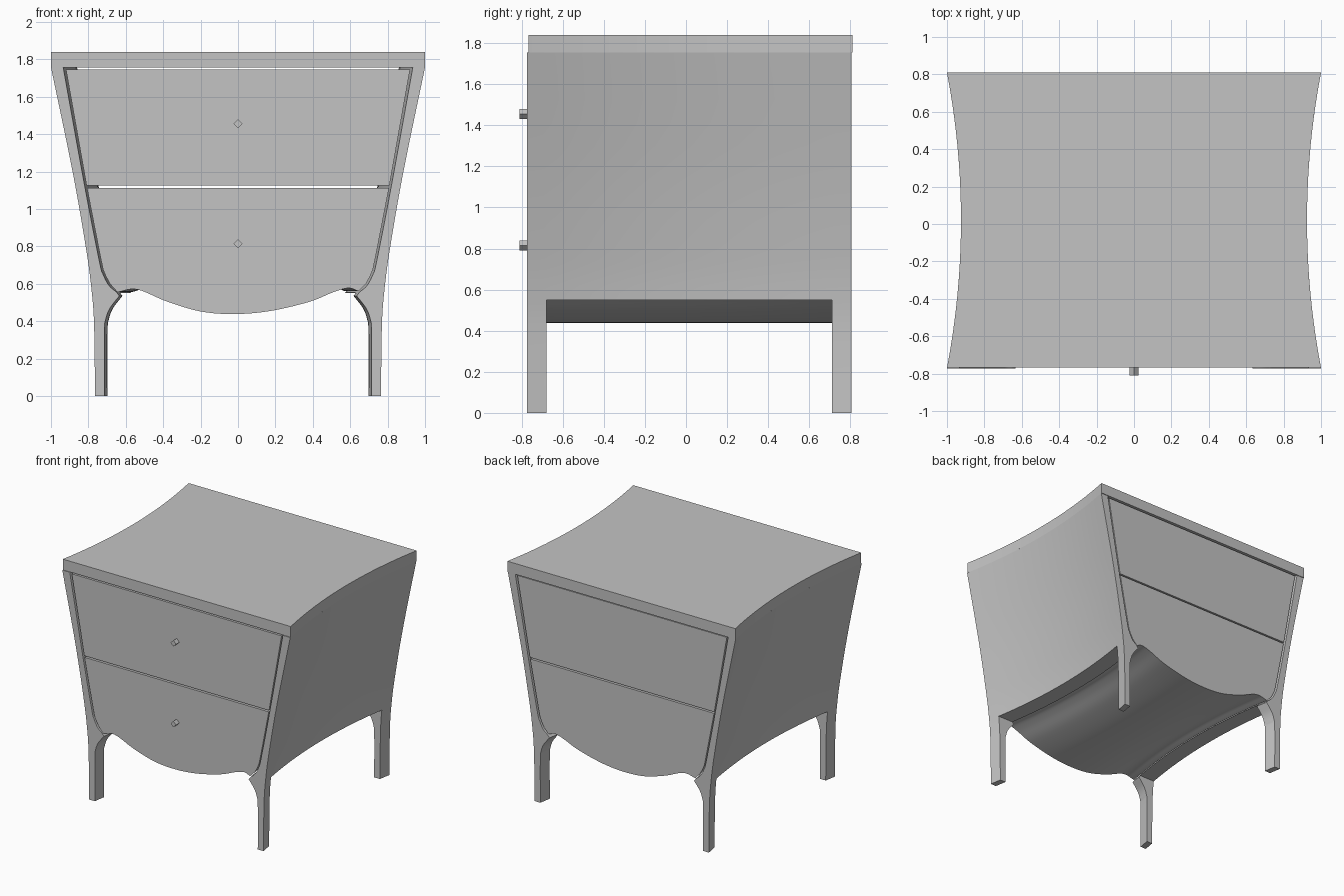
import bpy
import bmesh
import math
from mathutils import Vector, Matrix

if "Cube" in bpy.data.objects:
    bpy.data.objects.remove(bpy.data.objects["Cube"], do_unlink=True)

GREY = (0.55, 0.55, 0.55, 1.0)
paint = bpy.data.materials.new("plain grey")
paint.use_nodes = True
paint.diffuse_color = GREY
paint.node_tree.nodes["Principled BSDF"].inputs["Base Color"].default_value = GREY


def spline(points, steps=5):
    """Smooth curve through the given points."""
    p = [Vector(q) for q in points]
    p = [p[0] * 2 - p[1]] + p + [p[-1] * 2 - p[-2]]
    out = []
    for a, b, c, d in zip(p, p[1:], p[2:], p[3:]):
        for i in range(steps):
            t = i / steps
            out.append(0.5 * (2 * b + (c - a) * t + (2 * a - 5 * b + 4 * c - d) * t ** 2
                              + (3 * b - a - 3 * c + d) * t ** 3))
    return out + [p[-2]]


def waist(x, y):
    """Pull the sides inward toward the middle of the depth."""
    pull = 0.075 * (1 - ((y - 0.02) / 0.79) ** 2)
    return x - math.copysign(pull * min(1, abs(x) / 0.65), x)


def finish(name, bm):
    bmesh.ops.recalc_face_normals(bm, faces=bm.faces)
    mesh = bpy.data.meshes.new(name)
    bm.to_mesh(mesh)
    bm.free()
    mesh.materials.append(paint)
    obj = bpy.data.objects.new(name, mesh)
    bpy.context.collection.objects.link(obj)
    return obj


def activate(obj):
    bpy.ops.object.select_all(action='DESELECT')
    obj.select_set(True)
    bpy.context.view_layer.objects.active = obj


def smooth(obj):
    activate(obj)
    bpy.ops.object.shade_smooth_by_angle(angle=math.radians(30))


def extrude(name, profile, front, back, steps=20):
    """Run an x-z profile from front to back, following the waist."""
    bm = bmesh.new()
    rings = []
    for i in range(steps + 1):
        y = front + (back - front) * i / steps
        rings.append([bm.verts.new((waist(x, y), y, z)) for x, z in profile])
    for r, s in zip(rings, rings[1:]):
        for i in range(len(r)):
            j = (i + 1) % len(r)
            bm.faces.new((r[i], r[j], s[j], s[i]))
    bm.faces.new(rings[0])
    bm.faces.new(rings[-1])
    return finish(name, bm)


def box(name, low, high):
    bm = bmesh.new()
    low, high = Vector(low), Vector(high)
    bmesh.ops.create_cube(bm, size=1, matrix=Matrix.Translation((low + high) / 2)
                          @ Matrix.Diagonal((*(high - low), 1)))
    return finish(name, bm)


# Table top
TOP = 1.755
smooth(extrude("top_slab", [(-1, TOP), (1, TOP), (1, 1.84), (-1, 1.84)], -0.767, 0.81))

# Side panels, each with a front and a back leg left by the cutout
leg_inside = spline([(0.715, 0), (0.715, 0.34), (0.708, 0.41), (0.685, 0.47), (0.635, 0.535)])
inside = spline([(0.65, 0.555), (0.69, 0.59), (0.722, 0.65), (0.742, 0.72),
                 (0.82, 1.12), (0.935, TOP)])
outside = spline([(1, TOP), (0.885, 1.2), (0.815, 0.8), (0.785, 0.58), (0.77, 0.38), (0.765, 0)])
cutter = box("leg_cutter", (-1.2, -0.68, -0.1), (1.2, 0.71, 0.55))
for side, sign in (("left", 1), ("right", -1)):
    profile = [(sign * x, z) for x, z in leg_inside + inside + outside]
    panel = extrude(side + "_panel", profile, -0.773, 0.805)
    cut = panel.modifiers.new("leg gap", 'BOOLEAN')
    cut.operation = 'DIFFERENCE'
    cut.solver = 'EXACT'
    cut.object = cutter
    activate(panel)
    bpy.ops.object.modifier_apply(modifier=cut.name)
    smooth(panel)
bpy.data.objects.remove(cutter, do_unlink=True)

# Drawers running right through from front to back
FRONT, BACK = -0.768, 0.80
upper = [(-0.81, 1.125), (0.81, 1.125), (0.92, 1.745), (-0.92, 1.745)]
smooth(extrude("upper_drawer", upper, FRONT, BACK))
apron = spline([(-0.645, 0.555), (-0.54, 0.57), (-0.38, 0.505), (-0.2, 0.452), (-0.02, 0.438),
                (0.17, 0.454), (0.38, 0.503), (0.51, 0.555), (0.59, 0.577), (0.645, 0.56)])
edge = spline([(0.685, 0.6), (0.715, 0.66), (0.733, 0.73), (0.808, 1.113)])
lower = apron + list(edge) + [Vector((-x, z)) for x, z in reversed(edge)]
smooth(extrude("lower_drawer", lower, FRONT, BACK))

# Four-sided knobs
for name, z in (("upper_knob", 1.455), ("lower_knob", 0.815)):
    bm = bmesh.new()
    bmesh.ops.create_cone(bm, cap_ends=True, segments=4, radius1=0.024, radius2=0.024, depth=0.05,
                          matrix=Matrix.Translation((0, -0.785, z)) @ Matrix.Rotation(math.pi / 2, 4, 'X'))
    finish(name, bm)
